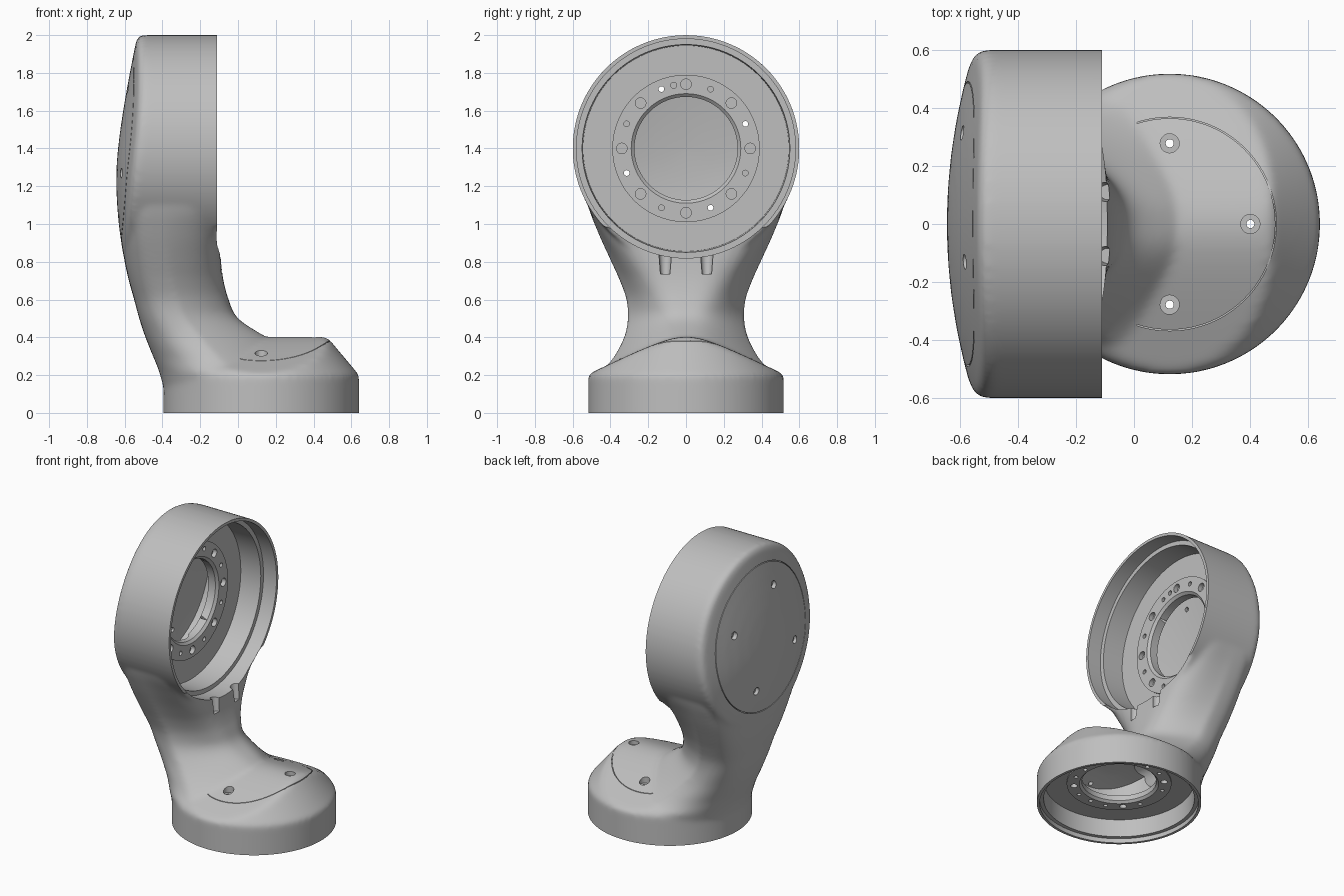
import bpy, bmesh
from math import cos, sin, pi, radians, hypot, sqrt, copysign
from mathutils import Matrix, Vector

cube = bpy.data.objects.get("Cube")
if cube:
    bpy.data.objects.remove(cube, do_unlink=True)

grey = bpy.data.materials.new("cast grey")
grey.use_nodes = True
colour = (0.52, 0.52, 0.52, 1)
grey.diffuse_color = colour
grey.node_tree.nodes["Principled BSDF"].inputs["Base Color"].default_value = colour

HUB_Z, HUB_R, FACE_X = 1.4, 0.6, -0.11
BASE_X, BASE_R = 0.123, 0.518


def finish(name, bm):
    bmesh.ops.recalc_face_normals(bm, faces=bm.faces)
    mesh = bpy.data.meshes.new(name)
    bm.to_mesh(mesh)
    bm.free()
    ob = bpy.data.objects.new(name, mesh)
    bpy.context.collection.objects.link(ob)
    return ob


def loft(name, rings, closed=False):
    """Skin a row of point rings; cap the ends unless the row is a loop."""
    bm = bmesh.new()
    rows = [[bm.verts.new(p) for p in ring] for ring in rings]
    n = len(rows[0])
    pairs = list(zip(rows, rows[1:]))
    if closed:
        pairs.append((rows[-1], rows[0]))
    else:
        bm.faces.new(rows[0])
        bm.faces.new(rows[-1])
    for a, b in pairs:
        for i in range(n):
            j = (i + 1) % n
            bm.faces.new((a[i], a[j], b[j], b[i]))
    return finish(name, bm)


def angles(n=96):
    return [2 * pi * i / n for i in range(n)]


def hub_point(x, r, a):
    return Vector((x, r * cos(a), HUB_Z + r * sin(a)))


def base_point(z, r, a):
    return Vector((BASE_X + r * cos(a), r * sin(a), z))


def smooth_rows(rows, steps=5):
    """Catmull-Rom interpolation of rows of numbers."""
    out = []
    for i in range(len(rows) - 1):
        p = [rows[max(0, min(len(rows) - 1, i + k))] for k in (-1, 0, 1, 2)]
        for s in range(steps):
            t = s / steps
            out.append([b + t / 2 * (c - a + t * (2*a - 5*b + 4*c - d + t * (3*(b - c) + d - a)))
                        for a, b, c, d in zip(*p)])
    return out + [rows[-1]]


# Curved back surface of the hub
BACK = smooth_rows([(0.6, -0.55), (0.8, -0.6), (0.95, -0.625), (1.1, -0.64), (1.25, -0.645),
                    (1.4, -0.635), (1.6, -0.608), (1.85, -0.563), (2.05, -0.522)])


def back_x(y, z):
    for (z0, x0), (z1, x1) in zip(BACK, BACK[1:]):
        if z <= z1:
            break
    return x0 + (x1 - x0) * (z - z0) / (z1 - z0) + 0.26 * y * y


def on_back(r, a, offset=0):
    p = hub_point(0, r, a)
    p.x = back_x(p.y, p.z) + offset
    return p


# Hub drum
rings = [[on_back(r, a, d) for a in angles()] for r, d in
         [(0.02, 0), (0.1, 0), (0.2, 0), (0.3, 0), (0.4, 0), (0.5, 0),
          (0.57, 0), (0.59, 0.006), (HUB_R, 0.022)]]
for r in (HUB_R, 0.3, 0.02):
    ring = [hub_point(-0.05, r, a) for a in angles()]
    for p in ring:
        p.x = -0.05 if p.z > 1 else -0.115
    rings.append(ring)
hub = loft("hub_drum", rings)


# Base with a rounded ridge and a bevelled front
def base_top(r, a):
    ridge = 0.403 - 0.49 * (hypot(r * sin(a), 0.13) - 0.13)
    return min(ridge, 0.2 + 1.2 * (BASE_R - r))


rings = [[base_point(base_top(r, a), r, a) for a in angles()]
         for r in [0.01] + [BASE_R * i / 20 for i in range(1, 21)]]
rings += [[base_point(-0.06, r, a) for a in angles()] for r in (BASE_R, 0.02)]
base = loft("base_drum", rings)

# Neck: height, back, front, half width, front width ratio, squareness
sections = smooth_rows([
    (0.05, -0.37, 0.58, 0.46, 1, 2), (0.2, -0.412, 0.54, 0.475, 1, 2),
    (0.24, -0.425, 0.42, 0.43, 0.8, 2.1), (0.3, -0.45, 0.3, 0.38, 0.6, 2.2),
    (0.4, -0.49, 0.15, 0.328, 0.5, 2.6), (0.5, -0.523, 0.0, 0.308, 0.52, 3),
    (0.6, -0.55, -0.05, 0.315, 0.6, 3.4), (0.7, -0.578, -0.077, 0.35, 0.7, 3.8),
    (0.8, -0.6, -0.09, 0.395, 0.8, 4.2), (0.95, -0.625, -0.102, 0.463, 0.92, 5),
    (1.1, -0.638, -0.115, 0.52, 1, 6), (1.3, -0.625, -0.12, 0.565, 1, 6)])
rings = []
for z, back, front, w, ratio, n in sections:
    mid = back + 0.45 * (front - back)
    ring = []
    for a in angles():
        c, s = (copysign(abs(v) ** (2 / n), v) for v in (cos(a), sin(a)))
        y = w * s * (1 - (1 - ratio) * max(0, c))
        x = mid + c * (front - mid if c > 0 else mid - back)
        ring.append((x + 0.26 * y * y * max(0, -c) * min(1, z), y, z))
    rings.append(ring)
neck = loft("neck", rings)

# Fuse into one casting with blended joins
bpy.ops.object.select_all(action="DESELECT")
for ob in (hub, base, neck):
    ob.select_set(True)
bpy.context.view_layer.objects.active = neck
bpy.ops.object.join()
body = neck
body.name = "arm_casting"
remesh = body.modifiers.new("fuse", "REMESH")
remesh.mode = "VOXEL"
remesh.voxel_size = 0.015
blend = body.modifiers.new("blend", "SMOOTH")
blend.factor = 0.5
blend.iterations = 10

cutters = []


def cut(ob):
    ob.hide_render = True
    mod = body.modifiers.new(ob.name, "BOOLEAN")
    mod.operation, mod.solver, mod.object = "DIFFERENCE", "EXACT", ob
    cutters.append(ob)


def add_rod(bm, start, end, r, tip=None):
    start, end = Vector(start), Vector(end)
    axis = end - start
    turn = axis.to_track_quat("Z", "Y").to_matrix().to_4x4()
    bmesh.ops.create_cone(bm, cap_ends=True, segments=20, radius1=r,
                          radius2=r if tip is None else tip, depth=axis.length,
                          matrix=Matrix.Translation((start + end) / 2) @ turn)


# Trim the hub face and the underside flat
bm = bmesh.new()
for low, high in [((FACE_X, -1, 0.94), (1, 1, 2.5)), ((-1, -1, -0.5), (1, 1, 0))]:
    low, high = Vector(low), Vector(high)
    bmesh.ops.create_cube(bm, size=1, matrix=Matrix.Translation((low + high) / 2)
                          @ Matrix.Diagonal((*(high - low), 1)))
cut(finish("trim_cutter", bm))

# Hollow chambers behind the two flanges
rings = [[hub_point(-0.42, r, a) for a in angles()] for r in (0.02, 0.45)]
rings += [[on_back(r, a, 0.04) for a in angles()] for r in (0.45, 0.35, 0.25, 0.15, 0.02)]
cut(loft("hub_chamber_cutter", rings))
rings = [[base_point(0.19, r, a) for a in angles()] for r in (0.02, 0.3)]
rings += [[base_point(base_top(r, a) - 0.05, r, a) for a in angles()] for r in (0.3, 0.2, 0.1, 0.02)]
cut(loft("base_chamber_cutter", rings))

# Stepped sockets: depth and radius
hub_steps = [(-0.2, 0.58), (0.1, 0.58), (0.1, 0.55), (0.25, 0.545), (0.25, 0.39),
             (0.24, 0.39), (0.24, 0.29), (0.255, 0.273), (0.34, 0.273)]
base_steps = [(-0.2, 0.5), (0.03, 0.5), (0.03, 0.475), (0.15, 0.47), (0.15, 0.33),
              (0.14, 0.33), (0.14, 0.25), (0.155, 0.235), (0.22, 0.235)]
cut(loft("hub_socket_cutter", [[hub_point(FACE_X - d, r, a) for a in angles()]
                               for d, r in hub_steps]))
cut(loft("base_socket_cutter", [[base_point(d, r, a) for a in angles()] for d, r in base_steps]))

# Cable passage through the elbow
path = smooth_rows([(-0.485, 1.3), (-0.487, 1.0), (-0.455, 0.8), (-0.3, 0.47), (-0.06, 0.27), (0.1, 0.23)])
rings = []
for i, (x, z) in enumerate(path):
    (x0, z0), (x1, z1) = path[max(0, i - 1)], path[min(len(path) - 1, i + 1)]
    size = hypot(x1 - x0, z1 - z0)
    nx, nz = (z1 - z0) / size, (x0 - x1) / size
    rings.append([(x + 0.09 * cos(a) * nx, 0.09 * sin(a), z + 0.09 * cos(a) * nz)
                  for a in angles(32)])
cut(loft("passage_cutter", rings))

# Flange bolt holes, cover screw holes and two lower notches
bm = bmesh.new()
for i in range(16):
    a = i * pi / 8
    through = i % 4 == 1
    add_rod(bm, hub_point(-0.3, 0.34, a), hub_point(-0.8 if through else -0.38, 0.34, a),
            0.015 if i % 2 else 0.028)
    if i not in (0, 4, 12):
        add_rod(bm, base_point(0.11, 0.285, a), base_point(0.17, 0.285, a),
                0.013 if i % 2 else 0.022)
add_rod(bm, hub_point(-0.3, 0.34, radians(101)), hub_point(-0.38, 0.34, radians(101)), 0.016)
for a in (0, pi / 2, -pi / 2):
    add_rod(bm, base_point(-0.1, 0.278, a), base_point(0.6, 0.278, a), 0.014)
for y in (-0.11, 0.11):
    add_rod(bm, (-0.1, y, 0.87), (-0.092, y, 0.735), 0.036, 0.026)
cut(finish("hole_cutter", bm))

# Counterbores on the base and the back cover
bm = bmesh.new()
for a in (0, pi / 2, -pi / 2):
    add_rod(bm, base_point(base_top(0.278, a) - 0.03, 0.278, a), base_point(0.6, 0.278, a), 0.033)
for i in range(4):
    a = pi / 8 + i * pi / 2
    add_rod(bm, on_back(0.34, a, 0.025), on_back(0.34, a, -0.1), 0.026)
cut(finish("counterbore_cutter", bm))

# Curved pad seam on the base
rings = []
for i in range(73):
    a = radians(-108 + 3 * i)
    low = base_top(0.366, a) - 0.01
    rings.append([base_point(z, r, a) for z, r in
                  [(low, 0.364), (low, 0.368), (0.44, 0.368), (0.44, 0.364)]])
cut(loft("pad_seam_cutter", rings))

# Round cover seam on the back
cut(loft("cover_seam_cutter", [[on_back(r, a, d) for r, d in
                                [(0.486, 0.012), (0.491, 0.012), (0.491, -0.06), (0.486, -0.06)]]
                               for a in angles()], closed=True))

# Bake the casting and remove the cutters
bpy.context.view_layer.update()
evaluated = body.evaluated_get(bpy.context.evaluated_depsgraph_get())
mesh = bpy.data.meshes.new_from_object(evaluated)
body.modifiers.clear()
body.data = mesh
for ob in cutters:
    bpy.data.objects.remove(ob, do_unlink=True)
mesh.materials.clear()
mesh.materials.append(grey)
bpy.ops.object.select_all(action="DESELECT")
body.select_set(True)
bpy.context.view_layer.objects.active = body
bpy.ops.object.shade_smooth_by_angle(angle=radians(32))
